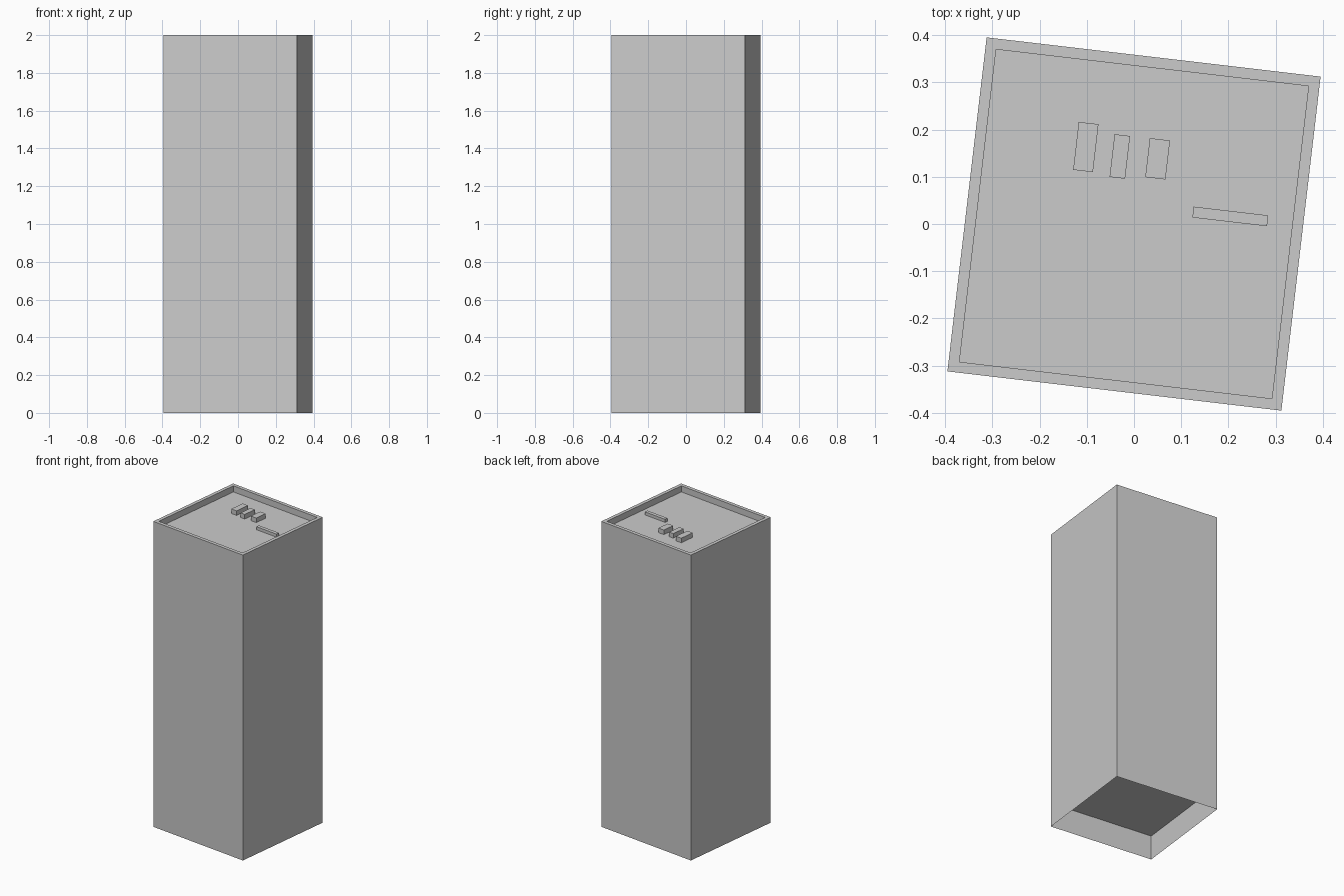
import bpy
import bmesh
import math
from mathutils import Matrix, Vector

cube = bpy.data.objects.get("Cube")
if cube:
    bpy.data.objects.remove(cube, do_unlink=True)

TURN = Matrix.Rotation(math.radians(-6.7), 4, 'Z')
SIDE, HEIGHT = 0.712, 2.0
RIM, ROOF_DROP = 0.023, 0.04
ROOF_Z = HEIGHT - ROOF_DROP

grey = bpy.data.materials.new("concrete_grey")
grey.use_nodes = True
colour = (0.6, 0.6, 0.6, 1.0)
grey.diffuse_color = colour
grey.node_tree.nodes["Principled BSDF"].inputs["Base Color"].default_value = colour


def finish(name, bm):
    mesh = bpy.data.meshes.new(name)
    bm.to_mesh(mesh)
    bm.free()
    mesh.materials.append(grey)
    obj = bpy.data.objects.new(name, mesh)
    bpy.context.collection.objects.link(obj)
    return obj


def box_mesh(centre, size):
    """Box standing on its centre point, turned with the tower."""
    bm = bmesh.new()
    place = (Matrix.Translation(Vector(centre)) @ TURN
             @ Matrix.Diagonal((*size, 1.0)) @ Matrix.Translation((0, 0, 0.5)))
    bmesh.ops.create_cube(bm, size=1, matrix=place)
    bm.normal_update()
    return bm


# Tower shell: open underneath, with a parapet around a sunken roof
bm = box_mesh((0, 0, 0), (SIDE, SIDE, HEIGHT))
bottom = [f for f in bm.faces if f.normal.z < -0.9]
bmesh.ops.delete(bm, geom=bottom, context='FACES_ONLY')
roof = [f for f in bm.faces if f.normal.z > 0.9]
bmesh.ops.inset_region(bm, faces=roof, thickness=RIM, use_even_offset=True)
sunk = bmesh.ops.extrude_discrete_faces(bm, faces=roof)["faces"]
bmesh.ops.translate(bm, verts=sunk[0].verts[:], vec=(0, 0, -ROOF_DROP))
finish("tower_shell", bm)

# Recessed floor seen from underneath
bm = bmesh.new()
bmesh.ops.create_grid(bm, x_segments=1, y_segments=1, size=SIDE / 2,
                      matrix=Matrix.Translation((0, 0, 0.16)) @ TURN)
bmesh.ops.reverse_faces(bm, faces=bm.faces[:])
finish("ground_floor", bm)

# Rooftop units: name, centre x and y, width, length, height
units = [
    ("roof_unit_right", -0.102, 0.163, 0.042, 0.102, 0.03),
    ("roof_unit_middle", -0.03, 0.143, 0.033, 0.091, 0.03),
    ("roof_unit_left", 0.05, 0.138, 0.043, 0.083, 0.03),
    ("roof_duct", 0.204, 0.016, 0.159, 0.023, 0.02),
]
for name, x, y, width, length, height in units:
    finish(name, box_mesh((x, y, ROOF_Z), (width, length, height)))
